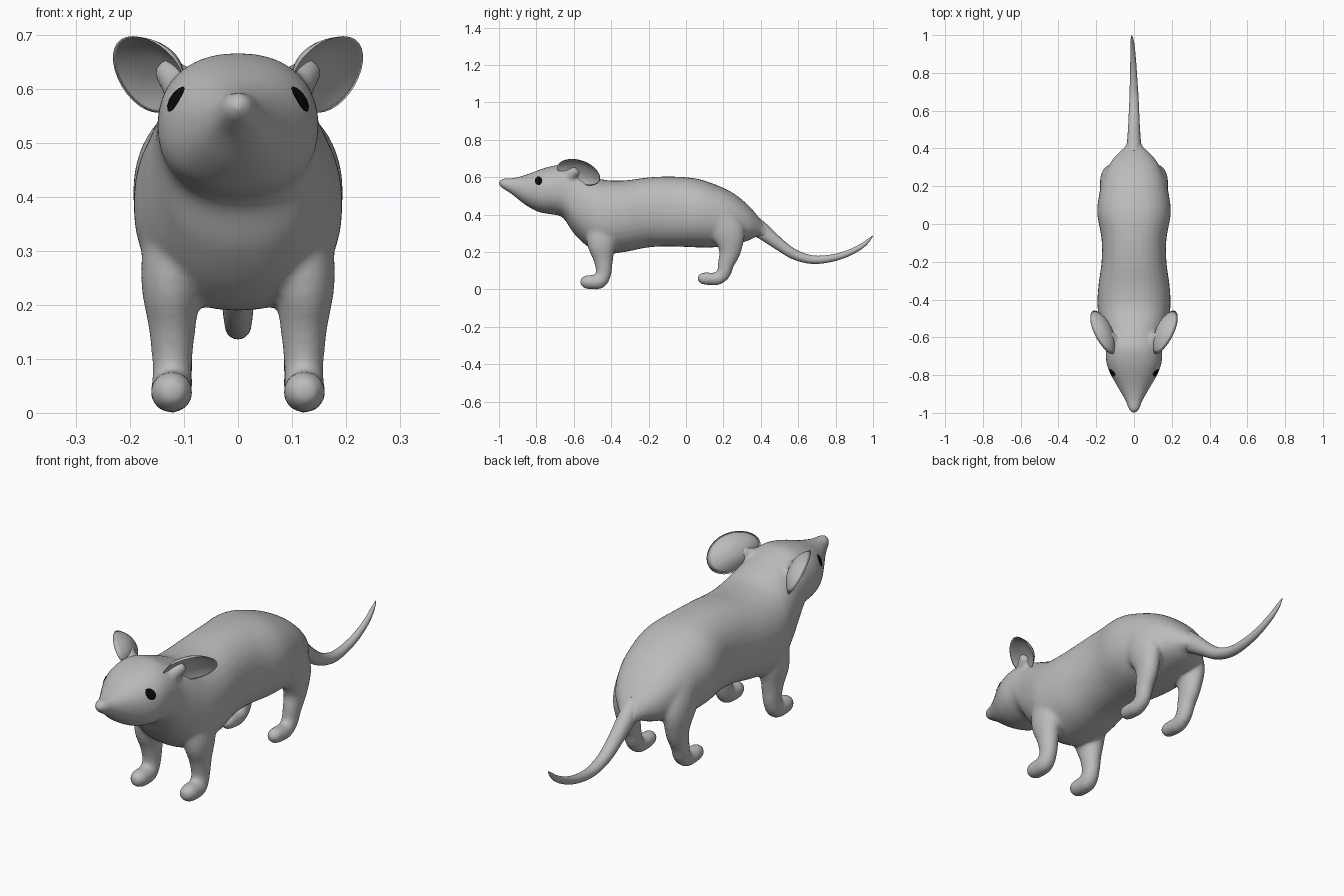
import bpy, bmesh, math
from mathutils import Vector

if "Cube" in bpy.data.objects:
    bpy.data.objects.remove(bpy.data.objects["Cube"])


def material(name, value):
    m = bpy.data.materials.new(name)
    m.use_nodes = True
    colour = (value, value, value, 1)
    m.diffuse_color = colour
    m.node_tree.nodes["Principled BSDF"].inputs["Base Color"].default_value = colour
    return m


grey = material("grey fur", 0.5)
black = material("black eye", 0.003)


def finish(name, bm, mat):
    bmesh.ops.recalc_face_normals(bm, faces=bm.faces)
    mesh = bpy.data.meshes.new(name)
    bm.to_mesh(mesh)
    bm.free()
    mesh.materials.append(mat)
    for p in mesh.polygons:
        p.use_smooth = True
    ob = bpy.data.objects.new(name, mesh)
    bpy.context.collection.objects.link(ob)
    return ob


def resample(rows, steps=5):
    """Catmull-Rom interpolation through the rows."""
    out = []
    for i in range(len(rows) - 1):
        quad = zip(rows[max(i - 1, 0)], rows[i], rows[i + 1], rows[min(i + 2, len(rows) - 1)])
        quad = list(quad)
        for s in range(steps):
            t = s / steps
            out.append([b + 0.5 * t * (c - a + t * (2 * a - 5 * b + 4 * c - d + t * (3 * (b - c) + d - a)))
                        for a, b, c, d in quad])
    return out + [list(rows[-1])]


def loft(bm, rows, upright=False, power=2.0, sides=32):
    """Skin oval rings (x, y, z, side radius, other radius) along a path."""
    rows = resample(rows)
    rings = []
    for i, (x, y, z, ra, rb) in enumerate(rows):
        ahead = Vector(rows[min(i + 1, len(rows) - 1)][:3])
        t = Vector((0, 1, 0)) if upright else (ahead - Vector(rows[max(i - 1, 0)][:3])).normalized()
        side = Vector((1, 0, 0))
        side = (side - t * side.dot(t)).normalized()
        up = side.cross(t)
        ring = []
        for k in range(sides):
            c, s = math.cos(math.tau * k / sides), math.sin(math.tau * k / sides)
            c = math.copysign(abs(c) ** (2 / power), c) * max(ra, 0.001)
            s = math.copysign(abs(s) ** (2 / power), s) * max(rb, 0.001)
            ring.append(bm.verts.new(Vector((x, y, z)) + side * c + up * s))
        rings.append(ring)
    for a, b in zip(rings, rings[1:]):
        for k in range(sides):
            n = (k + 1) % sides
            bm.faces.new((a[k], a[n], b[n], b[k]))
    bm.faces.new(rings[0])
    bm.faces.new(rings[-1])


# Head and torso: y, top, bottom, half width
torso = [(-1.003, .572, .562, .004), (-.985, .592, .543, .025), (-.93, .595, .508, .048),
         (-.86, .612, .453, .088), (-.79, .638, .415, .127), (-.73, .657, .403, .147),
         (-.66, .667, .385, .150), (-.60, .65, .30, .156), (-.52, .618, .225, .177),
         (-.44, .587, .19, .193), (-.33, .583, .20, .189), (-.20, .599, .225, .172),
         (-.08, .604, .23, .172), (.05, .594, .225, .194), (.15, .564, .225, .186),
         (.25, .517, .24, .160), (.33, .453, .26, .122), (.38, .397, .283, .078),
         (.41, .36, .275, .047), (.45, .32, .247, .032)]
front_leg = [(.11, -.44, .38, .06, .09), (.123, -.45, .25, .057, .08), (.122, -.442, .16, .044, .053),
             (.122, -.44, .09, .037, .042), (.123, -.46, .045, .038, .04),
             (.123, -.50, .039, .039, .039), (.123, -.535, .04, .037, .036),
             (.123, -.56, .041, .022, .022), (.123, -.567, .041, .002, .002)]
hind_leg = [(.11, .17, .40, .07, .10), (.125, .225, .30, .055, .09), (.122, .235, .21, .044, .061),
            (.12, .215, .14, .037, .045), (.118, .20, .085, .034, .038), (.118, .165, .057, .034, .035),
            (.118, .125, .057, .035, .034), (.118, .09, .059, .032, .032),
            (.118, .068, .06, .02, .02), (.118, .06, .06, .002, .002)]
ear_root = [(.07, -.64, .57, .05, .05), (.105, -.62, .607, .037, .037), (.137, -.58, .64, .024, .024)]

bm = bmesh.new()
loft(bm, [(0, y, (a + b) / 2, w, (a - b) / 2) for y, a, b, w in torso], upright=True, power=2.25)
for sign in (1, -1):
    for limb in (front_leg, hind_leg, ear_root):
        loft(bm, [(sign * r[0], *r[1:]) for r in limb])
body = finish("body", bm, grey)

# Fuse the limbs into the torso and soften the joins
remesh = body.modifiers.new("fuse", "REMESH")
remesh.mode = "VOXEL"
remesh.voxel_size = 0.008
remesh.use_smooth_shade = True
soften = body.modifiers.new("soften", "SMOOTH")
soften.factor = 0.5
soften.iterations = 14
bpy.context.view_layer.update()
fused = bpy.data.meshes.new_from_object(body.evaluated_get(bpy.context.evaluated_depsgraph_get()))
body.modifiers.clear()
body.data = fused
for p in fused.polygons:
    p.use_smooth = True

# Tail
bm = bmesh.new()
loft(bm, [(0, .36, .345, .045, .05), (0, .42, .303, .038, .042), (0, .50, .24, .032, .032),
          (0, .58, .187, .028, .027), (0, .67, .16, .024, .023), (-.002, .76, .164, .02, .02),
          (-.004, .85, .187, .016, .017), (-.007, .93, .226, .012, .014),
          (-.01, .975, .262, .008, .009), (-.012, 1.0, .288, .001, .001)], sides=20)
finish("tail", bm, grey)


# Ears: shallow tilted bowls facing out, forward and down
def ear(name, sign):
    centre = Vector((.165, -.575, .628))
    u, v = Vector((.058, .11, -.008)), Vector((.03, -.035, .07))
    n = u.cross(v).normalized()
    if n.x < 0:
        n = -n
    bm = bmesh.new()
    sides, rings, skins = 32, 7, []
    for depth in (.045, .026):
        skin = []
        for j in range(rings + 1):
            t = max(j / rings, .02) * (1 if depth > .03 else .94)
            loop = []
            for k in range(sides):
                a = math.tau * k / sides
                p = centre + u * math.cos(a) * t + v * math.sin(a) * t * (1 + .12 * math.cos(a))
                p -= n * depth * (1 - t ** 2.5)
                loop.append(bm.verts.new((sign * p.x, p.y, p.z)))
            skin.append(loop)
        skins.append(skin)
    strip = skins[0] + skins[1][::-1]
    for a, b in zip(strip, strip[1:]):
        for k in range(sides):
            m = (k + 1) % sides
            bm.faces.new((a[k], a[m], b[m], b[k]))
    bm.faces.new(strip[0])
    bm.faces.new(strip[-1])
    finish(name, bm, grey)


# Eyes: thin plates laid on the head surface
def eye(name, sign):
    bm = bmesh.new()

    def lay(y, z):
        hit, p, normal, _ = body.ray_cast((sign, y, z), (-sign, 0, 0))
        return bm.verts.new(p + normal * .003)

    middle = lay(-.787, .58)
    rim = [lay(-.787 + .02 * math.cos(math.tau * k / 12), .58 + .023 * math.sin(math.tau * k / 12))
           for k in range(12)]
    for k in range(12):
        face = bm.faces.new((middle, rim[k], rim[(k + 1) % 12]))
        face.normal_update()
        if face.normal.x * sign < 0:
            face.normal_flip()
    mesh = bpy.data.meshes.new(name)
    bm.to_mesh(mesh)
    bm.free()
    mesh.materials.append(black)
    bpy.context.collection.objects.link(bpy.data.objects.new(name, mesh))


bpy.context.view_layer.update()
for side_name, sign in (("left", 1), ("right", -1)):
    ear(side_name + "_ear", sign)
    eye(side_name + "_eye", sign)
